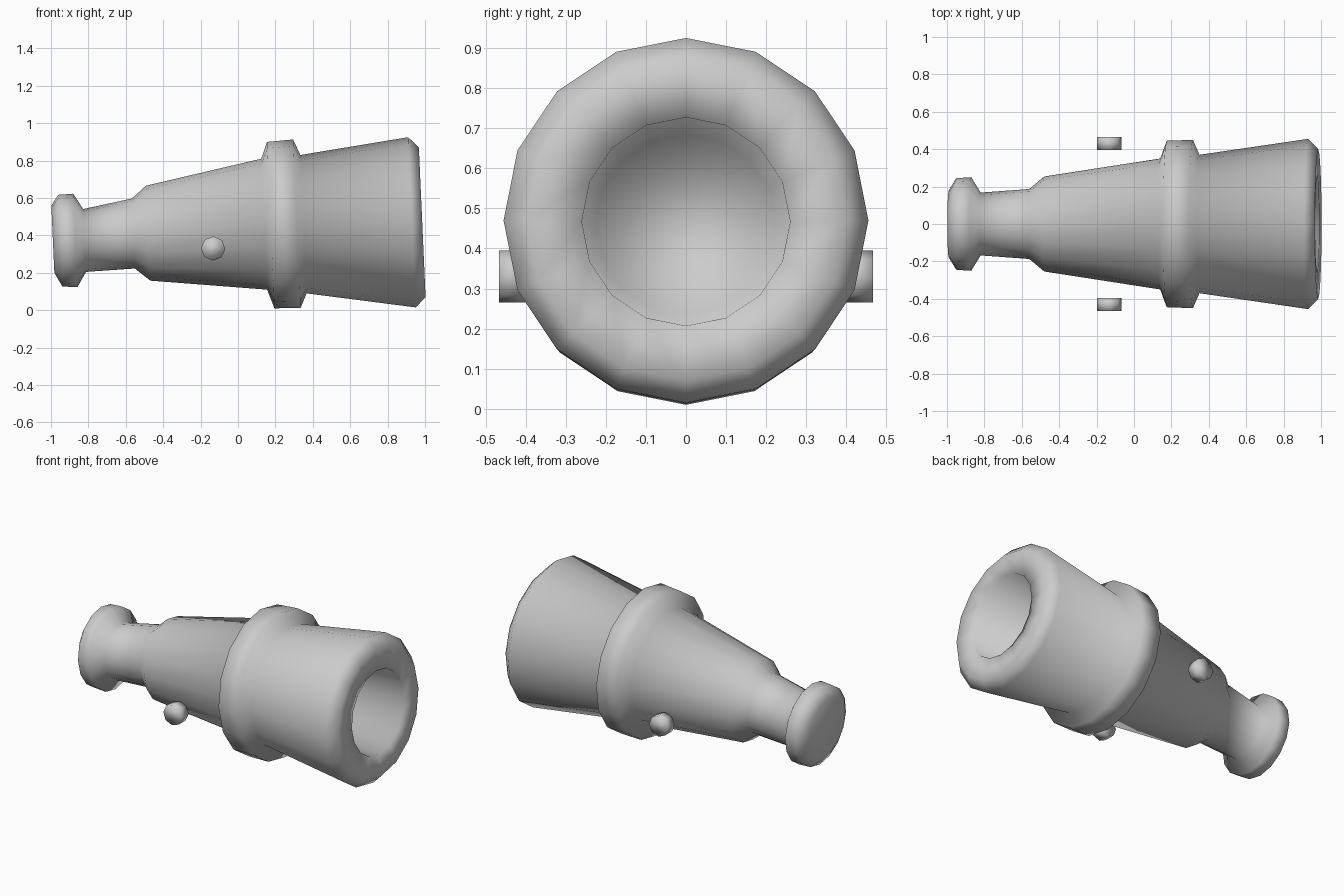
import bpy, bmesh, math

cube = bpy.data.objects.get("Cube")
if cube:
    bpy.data.objects.remove(cube)

iron = bpy.data.materials.new("grey_iron")
iron.use_nodes = True
iron.diffuse_color = (0.6, 0.6, 0.6, 1)
iron.node_tree.nodes["Principled BSDF"].inputs["Base Color"].default_value = (0.6, 0.6, 0.6, 1)

TILT = 0.045   # how far the rings lean back as the barrel points up


def finish(bm, name):
    bmesh.ops.recalc_face_normals(bm, faces=bm.faces)
    for f in bm.faces:
        f.smooth = True
    mesh = bpy.data.meshes.new(name)
    bm.to_mesh(mesh)
    bm.free()
    mesh.materials.append(iron)
    ob = bpy.data.objects.new(name, mesh)
    bpy.context.collection.objects.link(ob)
    return ob


def loft(name, stations, sides):
    """Join leaning rings given as (x, centre height, radius) and cap both ends."""
    bm = bmesh.new()
    rings = []
    for x, z, r in stations:
        ring = []
        for i in range(sides):
            a = math.tau * i / sides
            up = r * math.cos(a)
            ring.append(bm.verts.new((x - TILT * up, r * math.sin(a), z + up)))
        rings.append(ring)
    for a, b in zip(rings, rings[1:]):
        for i in range(sides):
            j = (i + 1) % sides
            bm.faces.new((a[i], a[j], b[j], b[i]))
    bm.faces.new(rings[0])
    bm.faces.new(rings[-1])
    return finish(bm, name)


# Barrel: breech knob, neck, body, band, muzzle, then back inside the bore
loft("barrel", [
    (-0.99, 0.38, 0.18),
    (-0.95, 0.372, 0.245),
    (-0.87, 0.373, 0.25),
    (-0.82, 0.373, 0.168),
    (-0.56, 0.41, 0.187),
    (-0.48, 0.412, 0.254),
    (0.14, 0.46, 0.35),
    (0.175, 0.455, 0.445),
    (0.315, 0.463, 0.45),
    (0.35, 0.46, 0.37),
    (0.93, 0.47, 0.455),
    (0.985, 0.47, 0.40),
    (0.98, 0.467, 0.26),
    (0.35, 0.46, 0.225),
], 16)

# Trunnions: short pegs standing off both sides
for side, name in ((-1, "right_trunnion"), (1, "left_trunnion")):
    bm = bmesh.new()
    bmesh.ops.create_cone(bm, cap_ends=True, segments=8, radius1=0.065,
                          radius2=0.065, depth=0.07)
    ob = finish(bm, name)
    ob.location = (-0.133, side * 0.431, 0.33)
    ob.rotation_euler = (math.pi / 2, 0.05, 0)
